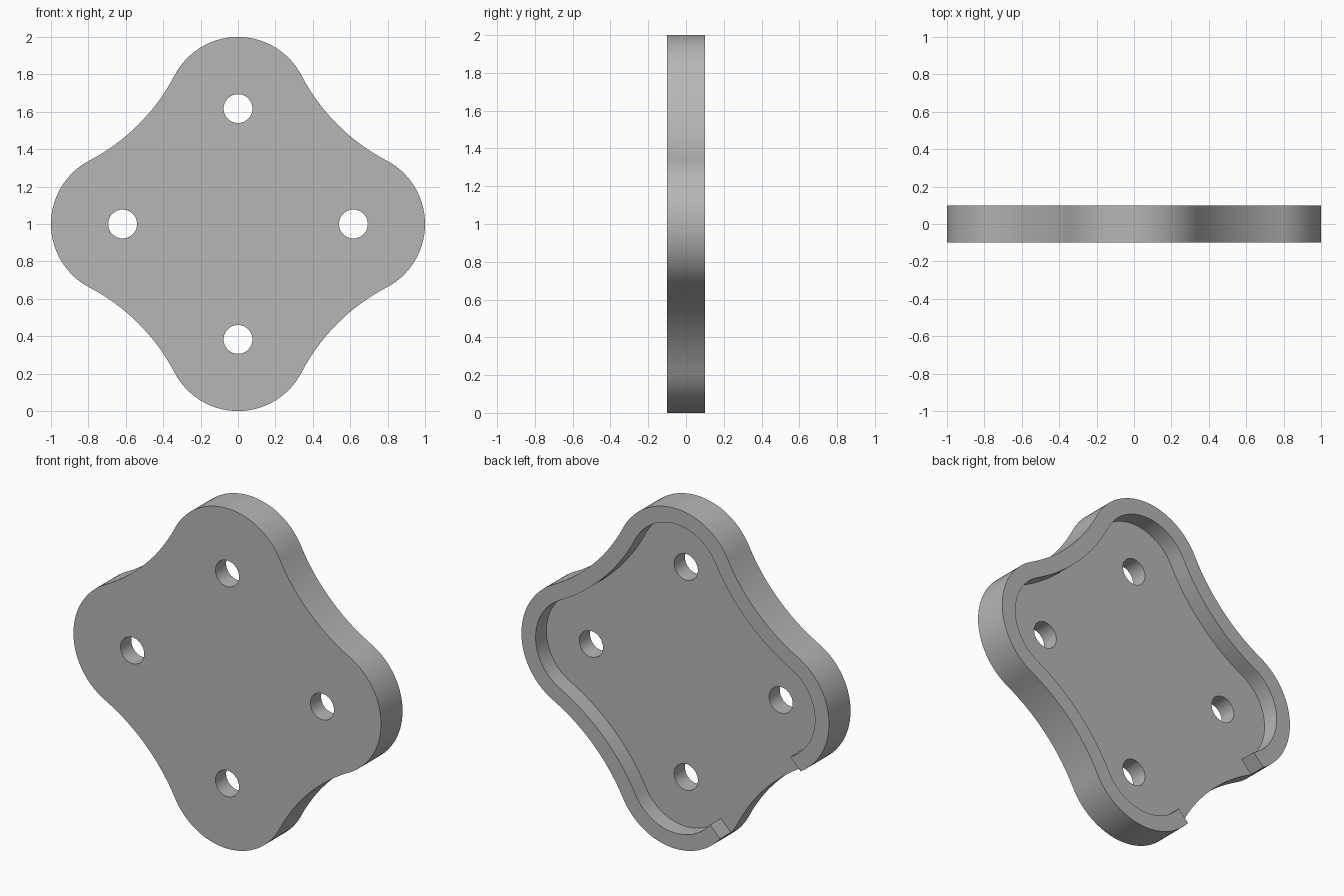
import bpy
import bmesh
from math import sin, cos, pi, atan2, hypot, sqrt, radians

if "Cube" in bpy.data.objects:
    bpy.data.objects.remove(bpy.data.objects["Cube"], do_unlink=True)

LOBE_POS = 0.617      # lobe and hole centres, from the middle
LOBE_R = 0.383
VALLEY_XY = 1.288     # centre of each concave arc, on the diagonal
HOLE_R = 0.077
RIM = 0.092
HALF = 0.1            # half of the thickness
FLOOR_Y = 0.0         # recess floor

grey = bpy.data.materials.new("plain_grey")
grey.use_nodes = True
colour = (0.47, 0.47, 0.47, 1)
grey.diffuse_color = colour
grey.node_tree.nodes["Principled BSDF"].inputs["Base Color"].default_value = colour


def arc(cx, cz, r, a0, a1, n):
    angles = [a0 + (a1 - a0) * i / n for i in range(n)]
    return [(cx + r * cos(a), cz + r * sin(a)) for a in angles]


def outline(inset):
    """Four round lobes joined by tangent concave arcs."""
    spread = atan2(VALLEY_XY, VALLEY_XY - LOBE_POS)
    reach = hypot(VALLEY_XY, VALLEY_XY - LOBE_POS) - LOBE_R
    swing = spread - pi / 4
    points = []
    for k in range(4):
        a = k * pi / 2
        points += arc(LOBE_POS * cos(a), LOBE_POS * sin(a), LOBE_R - inset,
                      a - spread, a + spread, 28)
        d = a + pi / 4
        far = VALLEY_XY * sqrt(2)
        points += arc(far * cos(d), far * sin(d), reach + inset,
                      d + pi + swing, d + pi - swing, 18)
    return points


def prism(name, points, y0, y1):
    """Extrude an (x, z) outline along y, centred at z = 1."""
    bm = bmesh.new()
    face = bm.faces.new([bm.verts.new((x, y0, z + 1)) for x, z in points])
    new = bmesh.ops.extrude_face_region(bm, geom=[face])["geom"]
    verts = [v for v in new if isinstance(v, bmesh.types.BMVert)]
    bmesh.ops.translate(bm, verts=verts, vec=(0, y1 - y0, 0))
    bmesh.ops.recalc_face_normals(bm, faces=bm.faces)
    mesh = bpy.data.meshes.new(name)
    bm.to_mesh(mesh)
    bm.free()
    mesh.materials.append(grey)
    obj = bpy.data.objects.new(name, mesh)
    bpy.context.collection.objects.link(obj)
    return obj


def cut(target, cutter):
    bpy.context.view_layer.objects.active = target
    mod = target.modifiers.new("cut", "BOOLEAN")
    mod.operation = "DIFFERENCE"
    mod.solver = "EXACT"
    mod.object = cutter
    bpy.ops.object.modifier_apply(modifier=mod.name)
    bpy.data.objects.remove(cutter, do_unlink=True)


# Solid four-lobed plate
plate = prism("cover_plate", outline(0), -HALF, HALF)

# Shallow recess in the back, leaving a rim
cut(plate, prism("recess_cutter", outline(RIM), FLOOR_Y, HALF * 2))

# Gap in the rim across one valley
s = sqrt(0.5)
corners = [(0.405, 0.4), (0.405, 1.2), (-0.345, 1.2), (-0.345, 0.4)]
gap = [((u - v) * s, (-u - v) * s) for u, v in corners]
cut(plate, prism("gap_cutter", gap, FLOOR_Y, HALF * 2))

# One through hole in each lobe
for k in range(4):
    a = k * pi / 2
    hole = arc(LOBE_POS * cos(a), LOBE_POS * sin(a), HOLE_R, 0, 2 * pi, 40)
    cut(plate, prism("hole_cutter", hole, -HALF * 2, HALF * 2))

# Smooth walls, crisp edges
bpy.ops.object.select_all(action="DESELECT")
plate.select_set(True)
bpy.context.view_layer.objects.active = plate
bpy.ops.object.shade_smooth_by_angle(angle=radians(30))
